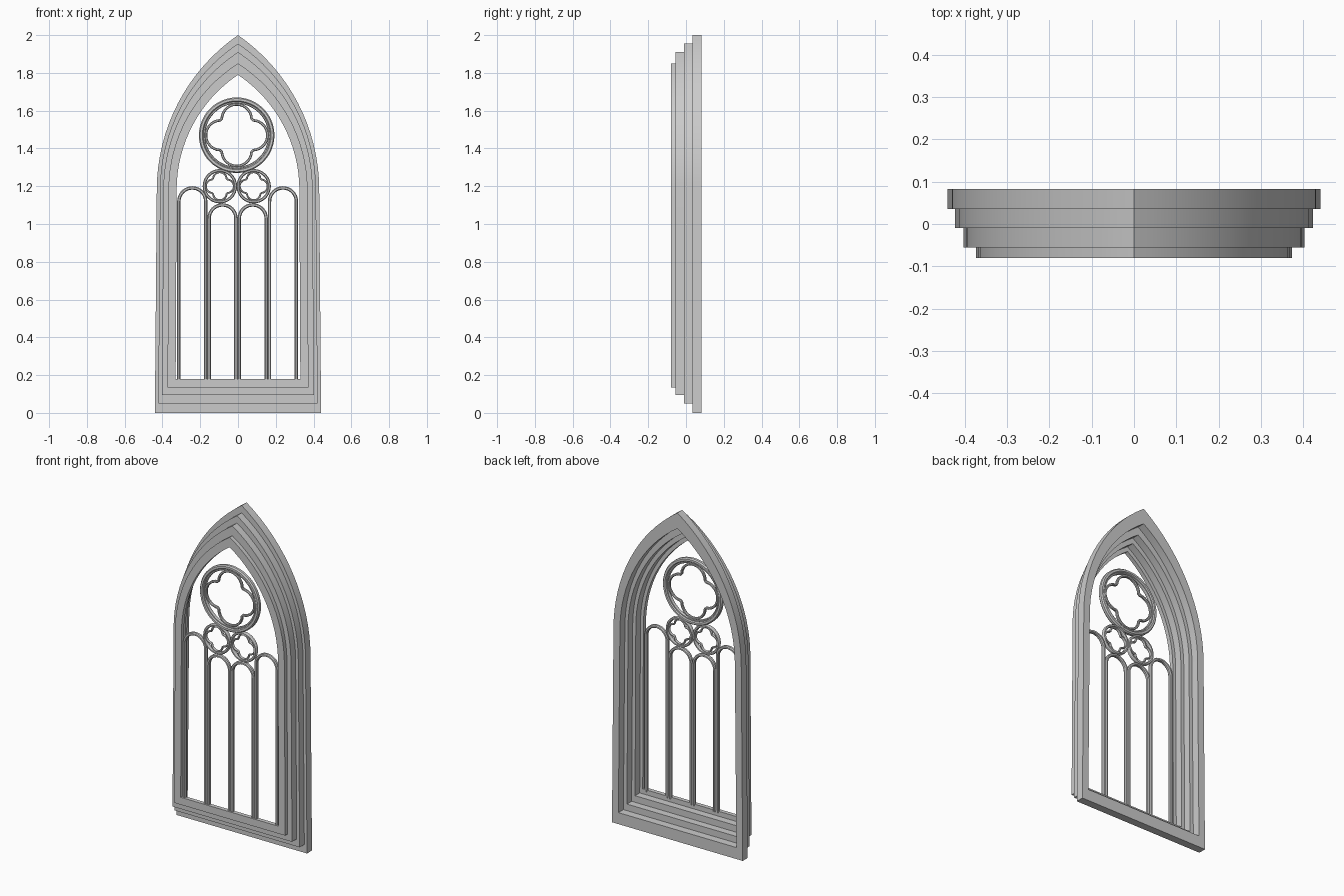
import bpy, bmesh
from math import sin, cos, pi, sqrt, atan2

if "Cube" in bpy.data.objects:
    bpy.data.objects.remove(bpy.data.objects["Cube"])


def finish(bm, name):
    bmesh.ops.recalc_face_normals(bm, faces=bm.faces)
    me = bpy.data.meshes.new(name)
    bm.to_mesh(me)
    bm.free()
    ob = bpy.data.objects.new(name, me)
    bpy.context.collection.objects.link(ob)
    bpy.context.view_layer.objects.active = ob
    ob.select_set(True)
    bpy.ops.object.shade_smooth_by_angle(angle=0.5)
    ob.select_set(False)
    return ob


def arch_outline(wb, wt, z0, apex, spring=1.18, n=16):
    """Pointed arch: slightly tapering jambs, two arcs meeting at the apex."""
    h = apex - spring
    cx = (wt * wt - h * h) / (2 * wt)
    r = wt - cx
    end = atan2(h, -cx)
    right = [(wb, z0)]
    right += [(cx + r * cos(end * i / n), spring + r * sin(end * i / n)) for i in range(n)]
    return right + [(0, apex)] + [(-x, z) for x, z in reversed(right)]


def frame_ring(name, outer, inner, y0, y1):
    o, i = arch_outline(*outer), arch_outline(*inner)
    bm = bmesh.new()
    loops = [[bm.verts.new((x, y, z)) for x, z in pts]
             for pts, y in ((o, y0), (i, y0), (i, y1), (o, y1))]
    n = len(o)
    for k in range(4):
        a, b = loops[k], loops[(k + 1) % 4]
        for j in range(n):
            bm.faces.new((a[j], a[(j + 1) % n], b[(j + 1) % n], b[j]))
    return finish(bm, name)


def sweep(name, pts, half_w, half_d, y=-0.062, closed=True):
    """Chamfered bar swept along a path in the xz plane."""
    c = 0.5
    prof = [(1, c), (c, 1), (-c, 1), (-1, c), (-1, -c), (-c, -1), (c, -1), (1, -c)]
    bm = bmesh.new()
    n = len(pts)
    rows = []
    for k, (x, z) in enumerate(pts):
        a = pts[k - 1] if closed or k else pts[k]
        b = pts[(k + 1) % n] if closed or k < n - 1 else pts[k]
        dx, dz = b[0] - a[0], b[1] - a[1]
        l = sqrt(dx * dx + dz * dz)
        rows.append([bm.verts.new((x + dz / l * u * half_w, y + v * half_d,
                                   z - dx / l * u * half_w)) for u, v in prof])
    for k in range(n if closed else n - 1):
        p, q = rows[k], rows[(k + 1) % n]
        for j in range(8):
            bm.faces.new((p[j], p[(j + 1) % 8], q[(j + 1) % 8], q[j]))
    if not closed:
        bm.faces.new(rows[0])
        bm.faces.new(rows[-1])
    return finish(bm, name)


def circle(cx, cz, r, n=48):
    return [(cx + r * cos(2 * pi * k / n), cz + r * sin(2 * pi * k / n)) for k in range(n)]


def quatrefoil(cx, cz, r, n=64):
    d, rho = r * 0.515, r * 0.485
    pts = []
    for k in range(n):
        t = 2 * pi * (k + 0.5) / n
        phi = (t + pi / 4) % (pi / 2) - pi / 4
        q = d * cos(phi) + sqrt(rho ** 2 - (d * sin(phi)) ** 2)
        pts.append((cx + q * cos(t), cz + q * sin(t)))
    return pts


# Stepped frame, back to front
frame_ring("frame_outer", (.44, .43, 0, 2.0), (.397, .387, .07, 1.905), .035, .083)
frame_ring("frame_second", (.422, .413, .05, 1.955), (.373, .366, .11, 1.855), -.01, .035)
frame_ring("frame_third", (.402, .395, .095, 1.91), (.35, .345, .15, 1.82), -.055, -.01)
frame_ring("frame_inner", (.373, .368, .135, 1.85), (.33, .325, .18, 1.79), -.08, -.055)

# Four lancet lights, outer pair taller
for k, spring in enumerate((1.12, 1.03, 1.03, 1.12)):
    cx, r = -.242 + .16 * k, .071
    path = [(cx + r, .17)]
    path += [(cx + r * cos(pi * i / 16), spring + r * sin(pi * i / 16)) for i in range(17)]
    path += [(cx - r, .17)]
    sweep(f"lancet_{k + 1}", path, .009, .012, closed=False)

# Large rose with quatrefoil
sweep("rose_ring", circle(-.007, 1.47, .188), .012, .015)
sweep("rose_inner_ring", circle(-.007, 1.47, .173), .006, .010)
sweep("rose_quatrefoil", quatrefoil(-.007, 1.47, .163), .007, .009)

# Two small roses
for side, cx in (("left", -.096), ("right", .083)):
    sweep(f"small_rose_ring_{side}", circle(cx, 1.2, .083, 32), .008, .012)
    sweep(f"small_rose_quatrefoil_{side}", quatrefoil(cx, 1.2, .074, 48), .005, .008)
